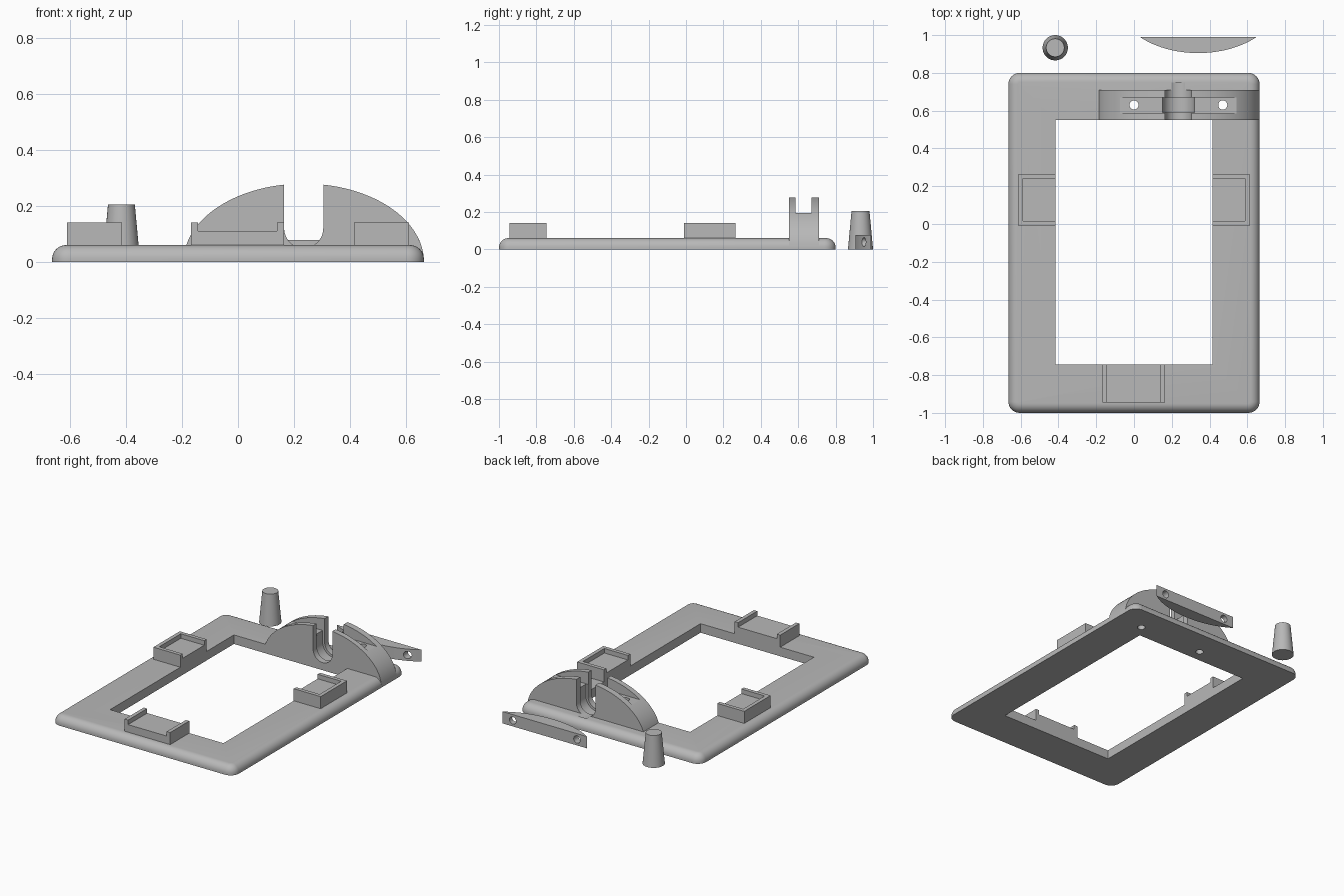
import bpy, bmesh
from math import sin, cos, pi, asin
from mathutils import Matrix, Vector

old = bpy.data.objects.get("Cube")
if old:
    bpy.data.objects.remove(old, do_unlink=True)

grey = bpy.data.materials.new("plain grey")
grey.use_nodes = True
grey.diffuse_color = (0.48, 0.48, 0.48, 1)
grey.node_tree.nodes["Principled BSDF"].inputs["Base Color"].default_value = grey.diffuse_color


def finish(name, bm):
    bmesh.ops.recalc_face_normals(bm, faces=bm.faces)
    mesh = bpy.data.meshes.new(name)
    bm.to_mesh(mesh)
    bm.free()
    mesh.materials.append(grey)
    ob = bpy.data.objects.new(name, mesh)
    bpy.context.collection.objects.link(ob)
    return ob


def loft(name, rings):
    """Skin a stack of equal-length rings and cap both ends."""
    bm = bmesh.new()
    loops = [[bm.verts.new(p) for p in ring] for ring in rings]
    n = len(loops[0])
    for a, b in zip(loops, loops[1:]):
        for i in range(n):
            j = (i + 1) % n
            bm.faces.new((a[i], a[j], b[j], b[i]))
    bm.faces.new(loops[0])
    bm.faces.new(loops[-1])
    return finish(name, bm)


def box(name, x0, x1, y0, y1, z0, z1):
    return loft(name, [[(x0, y0, z), (x1, y0, z), (x1, y1, z), (x0, y1, z)] for z in (z0, z1)])


def rod(name, start, end, r0, r1=None, sides=48):
    start, end = Vector(start), Vector(end)
    axis = end - start
    bm = bmesh.new()
    bmesh.ops.create_cone(bm, cap_ends=True, segments=sides, radius1=r0,
                          radius2=r0 if r1 is None else r1, depth=axis.length)
    turn = axis.to_track_quat('Z', 'Y').to_matrix().to_4x4()
    bm.transform(Matrix.Translation((start + end) / 2) @ turn)
    return finish(name, bm)


def activate(ob):
    bpy.ops.object.select_all(action='DESELECT')
    ob.select_set(True)
    bpy.context.view_layer.objects.active = ob


def cut(ob, *cutters):
    activate(ob)
    for c in cutters:
        mod = ob.modifiers.new("cut", 'BOOLEAN')
        mod.operation = 'DIFFERENCE'
        mod.solver = 'EXACT'
        mod.object = c
        bpy.ops.object.modifier_apply(modifier=mod.name)


def discard(*cutters):
    for c in cutters:
        bpy.data.objects.remove(c, do_unlink=True)


def smooth(ob):
    activate(ob)
    bpy.ops.object.shade_smooth_by_angle(angle=pi / 6)


# Frame plate: rounded corners and a rounded upper rim
HX, Y0, Y1, TOP, CORNER, RIM = 0.665, -1.0, 0.80, 0.06, 0.06, 0.05


def plate_ring(inset, z, steps=8):
    pts, r = [], CORNER - inset
    corners = ((HX, Y1), (-HX, Y1), (-HX, Y0), (HX, Y0))
    for q, (cx, cy) in enumerate(corners):
        cx -= CORNER if cx > 0 else -CORNER
        cy -= CORNER if cy > 0 else -CORNER
        for i in range(steps + 1):
            a = (q + i / steps) * pi / 2
            pts.append((cx + r * cos(a), cy + r * sin(a), z))
    return pts


rings = [plate_ring(0, 0)]
for i in range(9):
    a = i / 8 * pi / 2
    rings.append(plate_ring(RIM * (1 - cos(a)), TOP - RIM + RIM * sin(a)))
frame = loft("frame_plate", rings)
opening = box("opening_cutter", -0.415, 0.415, -0.745, 0.55, -1, 1)
cut(frame, opening)
discard(opening)

# Arched holder on the back rail
CX, A, B, SEAT = 0.235, 0.43, 0.28, 0.195
AY0, AY1 = 0.55, 0.71


def arc(low, steps=64):
    """Upper part of the ellipse, above the given height."""
    a0 = asin(low / B)
    return [(A * cos(a), B * sin(a)) for a in
            (a0 + (pi - 2 * a0) * i / steps for i in range(steps + 1))]


arch = loft("arched_holder", [[(CX + x, y, z) for x, z in arc(0.002)] for y in (AY0, AY1)])


def slot(r, y0, y1):
    """Round-bottomed upright slot."""
    zc = 0.12
    prof = [(CX - r, 1), (CX - r, zc)]
    prof += [(CX - r * cos(i * pi / 24), zc - r * sin(i * pi / 24)) for i in range(1, 24)]
    prof += [(CX + r, zc), (CX + r, 1)]
    return loft("slot_cutter", [[(x, y, z) for x, z in prof] for y in (y0, y1)])


cutters = [slot(0.07, 0.5, 0.75), slot(0.085, 0.59, 0.67)]
cutters += [rod("screw_cutter", (CX + s * 0.235, 0.63, -1), (CX + s * 0.235, 0.63, 1), 0.024, sides=32)
            for s in (-1, 1)]
groove = box("groove_cutter", -1, 1, 0.585, 0.67, SEAT, 1)
cut(arch, groove, *cutters)
cut(frame, *cutters)
discard(groove, *cutters)

# Side clips, open towards the middle
for side, name in ((-1, "right_clip"), (1, "left_clip")):
    xs = sorted((side * 0.415, side * 0.612))
    clip = box(name, *xs, -0.01, 0.265, TOP, 0.14)
    xs = sorted((side * 0.3, side * 0.587))
    recess = box("recess_cutter", *xs, 0.015, 0.24, 0.11, 1)
    cut(clip, recess)
    discard(recess)

# Front clip, open along its length
clip = box("front_clip", -0.168, 0.165, -0.945, -0.745, TOP, 0.14)
recess = box("recess_cutter", -0.143, 0.14, -1.2, -0.5, 0.11, 1)
cut(clip, recess)
discard(recess)

# Loose clamp bar lying behind the frame
KX, KY = 0.34, 0.99
clamp = loft("clamp_bar", [[(KX + x, KY - (h - SEAT), z) for x, h in arc(SEAT, 40)]
                           for z in (0, 0.078)])
cutters = [rod("notch_cutter", (KX, KY + 0.02, -1), (KX, KY + 0.02, 1), 0.07)]
cutters += [rod("screw_cutter", (KX + s * 0.235, 0.5, 0.039), (KX + s * 0.235, 1.5, 0.039), 0.024, sides=32)
            for s in (-1, 1)]
cut(clamp, *cutters)
discard(*cutters)

# Loose tapered sleeve
sleeve = rod("tapered_sleeve", (-0.417, 0.933, 0), (-0.417, 0.933, 0.205), 0.067, 0.048)
bore = rod("bore_cutter", (-0.417, 0.933, -1), (-0.417, 0.933, 1), 0.038)
cut(sleeve, bore)
discard(bore)

for ob in (frame, arch, clamp, sleeve):
    smooth(ob)
